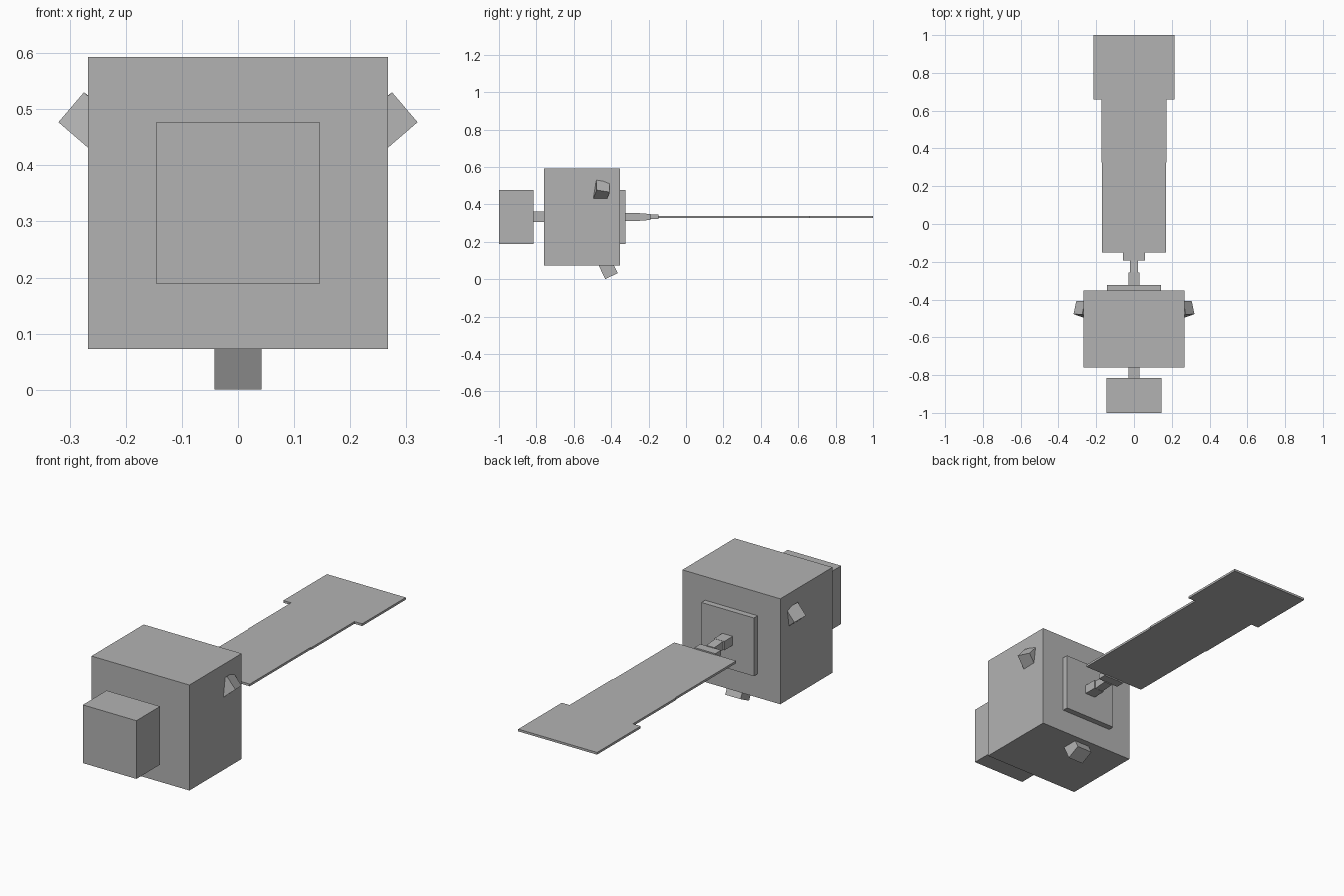
import bpy
import bmesh
from mathutils import Matrix, Vector

if "Cube" in bpy.data.objects:
    bpy.data.objects.remove(bpy.data.objects["Cube"], do_unlink=True)

grey = bpy.data.materials.new("plain_grey")
grey.use_nodes = True
colour = (0.45, 0.45, 0.45, 1)
grey.diffuse_color = colour
grey.node_tree.nodes["Principled BSDF"].inputs["Base Color"].default_value = colour


def box(name, size, matrix, taper=(1, 1)):
    """Box under a transform; taper scales x and z of the +y end."""
    bm = bmesh.new()
    bmesh.ops.create_cube(bm, size=1)
    for v in bm.verts:
        if v.co.y > 0:
            v.co.x *= taper[0]
            v.co.z *= taper[1]
        v.co = matrix @ Vector(a * b for a, b in zip(v.co, size))
    bmesh.ops.recalc_face_normals(bm, faces=bm.faces)
    mesh = bpy.data.meshes.new(name)
    bm.to_mesh(mesh)
    bm.free()
    mesh.materials.append(grey)
    obj = bpy.data.objects.new(name, mesh)
    bpy.context.collection.objects.link(obj)
    return obj


AXIS_Z = 0.333


def slab(name, half_width, y0, y1, height, taper=(1, 1)):
    """Box centred on the main axis, from y0 to y1."""
    place = Matrix.Translation((0, (y0 + y1) / 2, AXIS_Z))
    return box(name, (2 * half_width, y1 - y0, height), place, taper)


def nozzle(name, end_centre, direction, side, width, height, mirror=1):
    """Tilted square block whose outer end is centred on end_centre."""
    d = Vector(direction).normalized()
    s = Vector(side)
    s = (s - d * s.dot(d)).normalized()
    u = s.cross(d)
    rot = Matrix((s, d, u)).transposed().to_4x4()
    place = Matrix.Translation(Vector(end_centre) - d * 0.05) @ rot
    flip = Matrix.Diagonal((mirror, 1, 1, 1))
    return box(name, (width, 0.1, height), flip @ place)


# Main body, front module and its connector, rear mounting plate
slab("body", 0.267, -0.76, -0.353, 0.52)
slab("front_module", 0.146, -1, -0.815, 0.287)
slab("front_connector", 0.03, -0.82, -0.755, 0.056)
slab("rear_plate", 0.143, -0.36, -0.324, 0.287)

# Arm between the plate and the panels
slab("arm_base", 0.028, -0.33, -0.258, 0.044)
slab("arm_link", 0.022, -0.258, -0.19, 0.042, (1, 0.75))
slab("arm_bracket", 0.057, -0.192, -0.147, 0.024)

# Panel sections, widening toward the tip
for name, half, y0, y1 in (("inner_panel", 0.169, -0.15, 0.325),
                           ("middle_panel", 0.173, 0.325, 0.66),
                           ("outer_panel", 0.215, 0.66, 1)):
    slab(name, half, y0, y1, 0.011)

# Side nozzles pointing out, up and back, plus one under the body
for name, sign in (("left_nozzle", 1), ("right_nozzle", -1)):
    nozzle(name, (0.29, -0.443, 0.498), (0.72, 0.25, 0.62),
           (0.2, -0.95, 0.15), 0.072, 0.07, sign)
nozzle("bottom_nozzle", (0, -0.398, 0.017), (0, 0.44, -0.9),
       (1, 0, 0), 0.084, 0.074)
